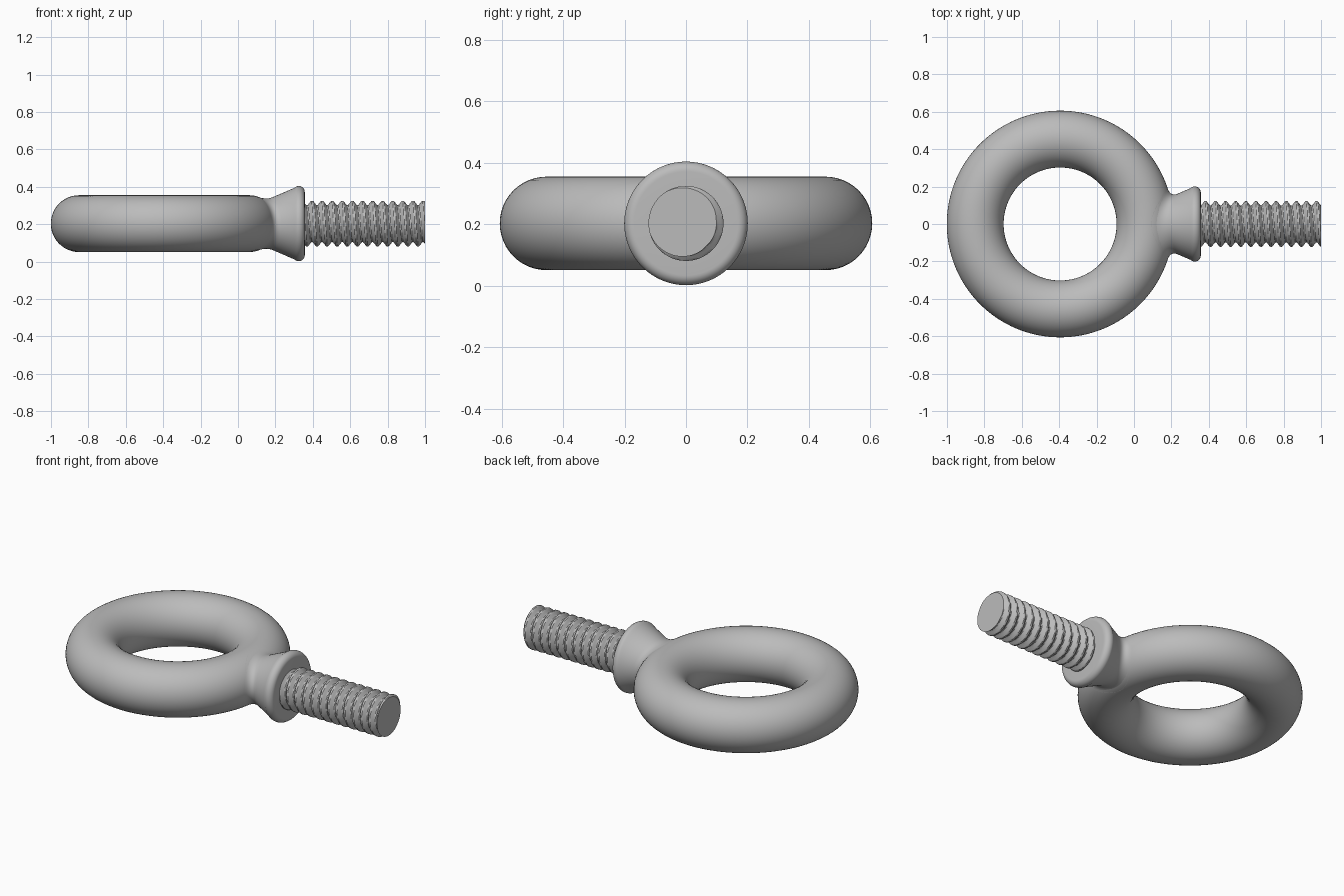
import bpy, bmesh, math

if "Cube" in bpy.data.objects:
    bpy.data.objects.remove(bpy.data.objects["Cube"])

RING_X, RING_R, TUBE = -0.395, 0.454, 0.152
AXIS_Z = 0.203
TAU = 2 * math.pi

steel = bpy.data.materials.new("grey steel")
steel.use_nodes = True
COLOUR = (0.5, 0.5, 0.5, 1)
steel.diffuse_color = COLOUR
steel.node_tree.nodes["Principled BSDF"].inputs["Base Color"].default_value = COLOUR


def finish(obj, name, angle):
    obj.name = name
    obj.data.materials.append(steel)
    bpy.ops.object.select_all(action='DESELECT')
    obj.select_set(True)
    bpy.context.view_layer.objects.active = obj
    bpy.ops.object.shade_smooth_by_angle(angle=math.radians(angle))


def lathe(name, columns, angle, cap=False):
    """Skin columns of (x, radius) points spread evenly around the bolt axis."""
    bm = bmesh.new()
    n = len(columns)
    grid = []
    for i, column in enumerate(columns):
        a = TAU * i / n
        grid.append([bm.verts.new((x, r * math.cos(a), AXIS_Z + r * math.sin(a)))
                     for x, r in column])
    for i in range(n):
        p, q = grid[i], grid[(i + 1) % n]
        for j in range(len(p) - 1):
            bm.faces.new((p[j], q[j], q[j + 1], p[j + 1]))
    if cap:
        bm.faces.new([column[-1] for column in grid])
    bmesh.ops.recalc_face_normals(bm, faces=bm.faces)
    mesh = bpy.data.meshes.new(name)
    bm.to_mesh(mesh)
    bm.free()
    # open skins: make sure the normals point away from the axis
    face = mesh.polygons[len(mesh.polygons) // 3]
    if face.normal.y * face.center.y + face.normal.z * (face.center.z - AXIS_Z) < 0:
        mesh.flip_normals()
    obj = bpy.data.objects.new(name, mesh)
    bpy.context.collection.objects.link(obj)
    finish(obj, name, angle)


def bisect(f, lo, hi):
    """Root of a function that rises from negative to positive."""
    for _ in range(40):
        mid = (lo + hi) / 2
        if f(mid) < 0:
            lo = mid
        else:
            hi = mid
    return lo


def ring_field(x, r, a):
    """Negative inside the ring, positive outside."""
    y, z = r * math.cos(a), r * math.sin(a)
    return (math.hypot(x - RING_X, y) - RING_R) ** 2 + z * z - TUBE ** 2


def cone(x):
    return 0.139 + 0.43 * (x - 0.18)


def collar_column(a):
    # fillet curve that leaves the ring and runs into the cone
    xi = bisect(lambda x: ring_field(x, cone(x), a), 0.05, 0.26)
    x0 = xi - 0.055 * math.sin(a) ** 2 - 0.014 * math.cos(a) ** 2
    p0 = (x0, bisect(lambda r: ring_field(x0, r, a), 0, 0.35))
    p1 = (xi, cone(xi))
    p2 = (xi + 0.04, cone(xi + 0.04))
    points = []
    for k in range(9):
        t = k / 8
        points.append(tuple((1 - t) ** 2 * u + 2 * t * (1 - t) * v + t * t * w
                            for u, v, w in zip(p0, p1, p2)))
    # rounded rim and flat seat
    points.append((0.302, cone(0.302)))
    for k in range(11):
        b = math.radians(115 - 115 * k / 10)
        points.append((0.325 + 0.032 * math.cos(b), 0.169 + 0.032 * math.sin(b)))
    points.append((0.357, 0.09))
    return points


# Thread
PITCH, ROOT, CREST = 0.054, 0.099, 0.122
START, END = 0.345, 1.0


def thread_radius(x, a):
    phase = ((x - END) / PITCH - (a + 0.35) / TAU) % 1
    rise = abs(phase - 0.5) * 2          # 1 in the valley, 0 on the crest
    return CREST - (CREST - ROOT) * min(max((rise - 0.2) / 0.65, 0), 1)


def thread_column(a):
    steps = 160
    xs = [START + (END - START) * k / steps for k in range(steps + 1)]
    return [(x, thread_radius(x, a)) for x in xs]


# Lifting ring
bpy.ops.mesh.primitive_torus_add(major_radius=RING_R, minor_radius=TUBE,
                                 major_segments=128, minor_segments=48,
                                 location=(RING_X, 0, AXIS_Z))
finish(bpy.context.object, "ring", 40)

# Flared collar and threaded shank
SIDES = 96
angles = [TAU * i / SIDES for i in range(SIDES)]
lathe("collar", [collar_column(a) for a in angles], 40)
lathe("threaded_shank", [thread_column(a) for a in angles], 30, cap=True)
